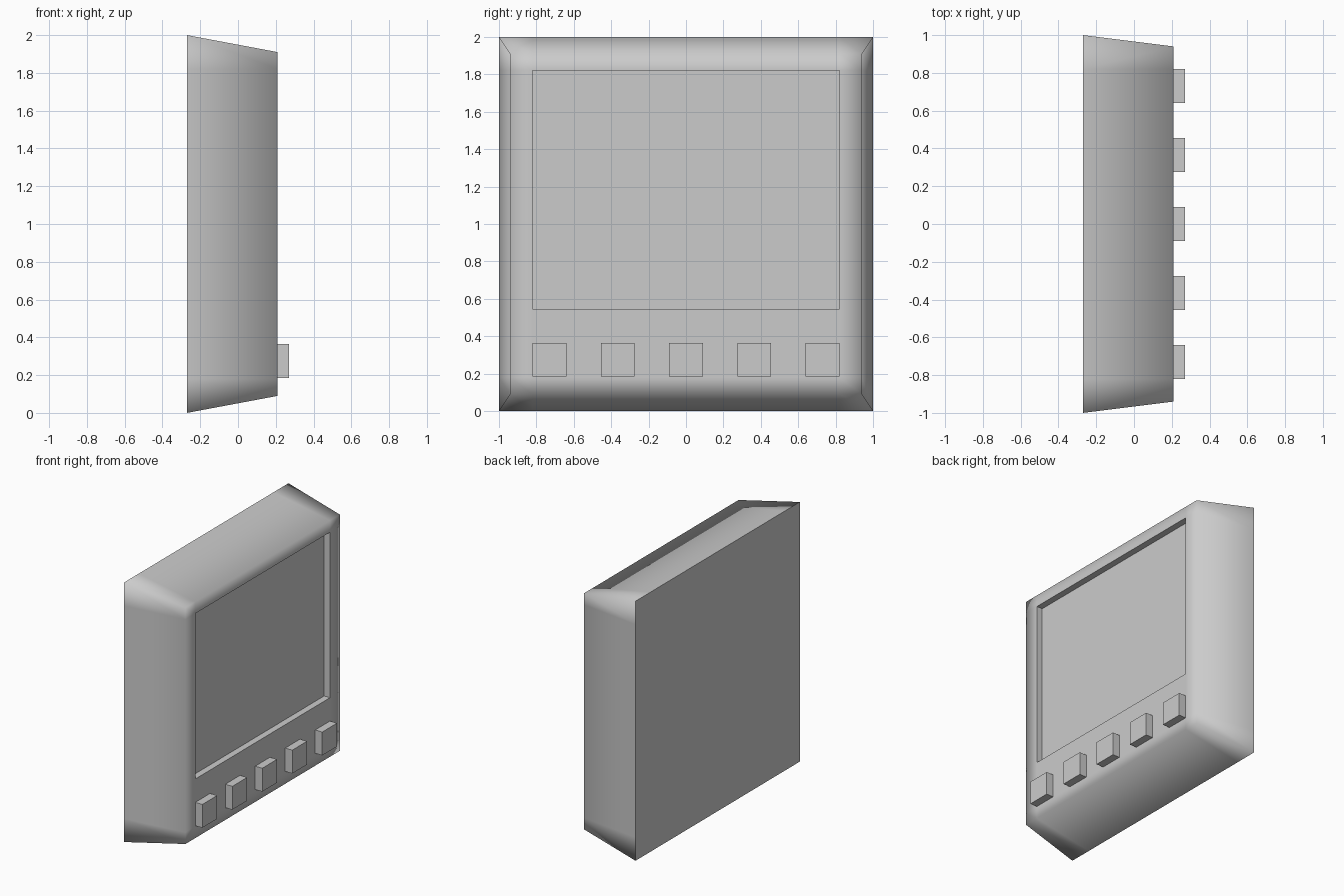
import bpy, bmesh
from mathutils import Vector

if "Cube" in bpy.data.objects:
    bpy.data.objects.remove(bpy.data.objects["Cube"])

BACK, FRONT, DEPTH = -0.27, 0.21, 0.05


def finish(bm, name):
    mesh = bpy.data.meshes.new(name)
    bmesh.ops.recalc_face_normals(bm, faces=bm.faces)
    bm.to_mesh(mesh)
    bm.free()
    obj = bpy.data.objects.new(name, mesh)
    bpy.context.collection.objects.link(obj)
    return obj


def box_bmesh(lo, hi):
    bm = bmesh.new()
    bmesh.ops.create_cube(bm, size=1)
    for v in bm.verts:
        v.co = Vector([(a + b) / 2 + c * (b - a) for a, b, c in zip(lo, hi, v.co)])
    return bm


# Casing: box with support loops, tapered to the front
bm = box_bmesh((BACK, -1, 0), (FRONT, 1, 2))
cuts = [((0, y, 0), (0, 1, 0)) for y in (-0.82, 0.82)]
cuts += [((0, 0, z), (0, 0, 1)) for z in (0.18, 0.545, 1.82)]
for co, no in cuts:
    bmesh.ops.bisect_plane(bm, geom=bm.verts[:] + bm.edges[:] + bm.faces[:],
                           plane_co=co, plane_no=no)
for v in bm.verts:
    if v.co.x > 0:
        if abs(v.co.y) > 0.99:
            v.co.y *= 0.94
        if abs(v.co.z - 1) > 0.99:
            v.co.z = 1 + (v.co.z - 1) * 0.91

# Smooth rounded-looking shading, with a crisp back rim
for f in bm.faces:
    f.smooth = True
for e in bm.edges:
    back = [all(v.co.x < BACK + 0.001 for v in f.verts) for f in e.link_faces]
    if any(back) and not all(back):
        e.smooth = False

# Recessed screen
screen = min(bm.faces, key=lambda f: (f.calc_center_median() - Vector((FRONT, 0, 1.1825))).length)
for e in screen.edges:
    e.smooth = False
new = bmesh.ops.extrude_face_region(bm, geom=[screen], use_keep_orig=False)["geom"]
if screen.is_valid:
    bmesh.ops.delete(bm, geom=[screen], context="FACES_ONLY")
for item in new:
    if isinstance(item, bmesh.types.BMVert):
        item.co.x -= DEPTH
        for e in item.link_edges:
            e.smooth = False
finish(bm, "casing")

# Row of push buttons
for i in range(5):
    y = (i - 2) * 0.365
    bm = box_bmesh((FRONT - 0.005, y - 0.09, 0.185), (FRONT + 0.06, y + 0.09, 0.365))
    finish(bm, f"button_{i + 1}")
